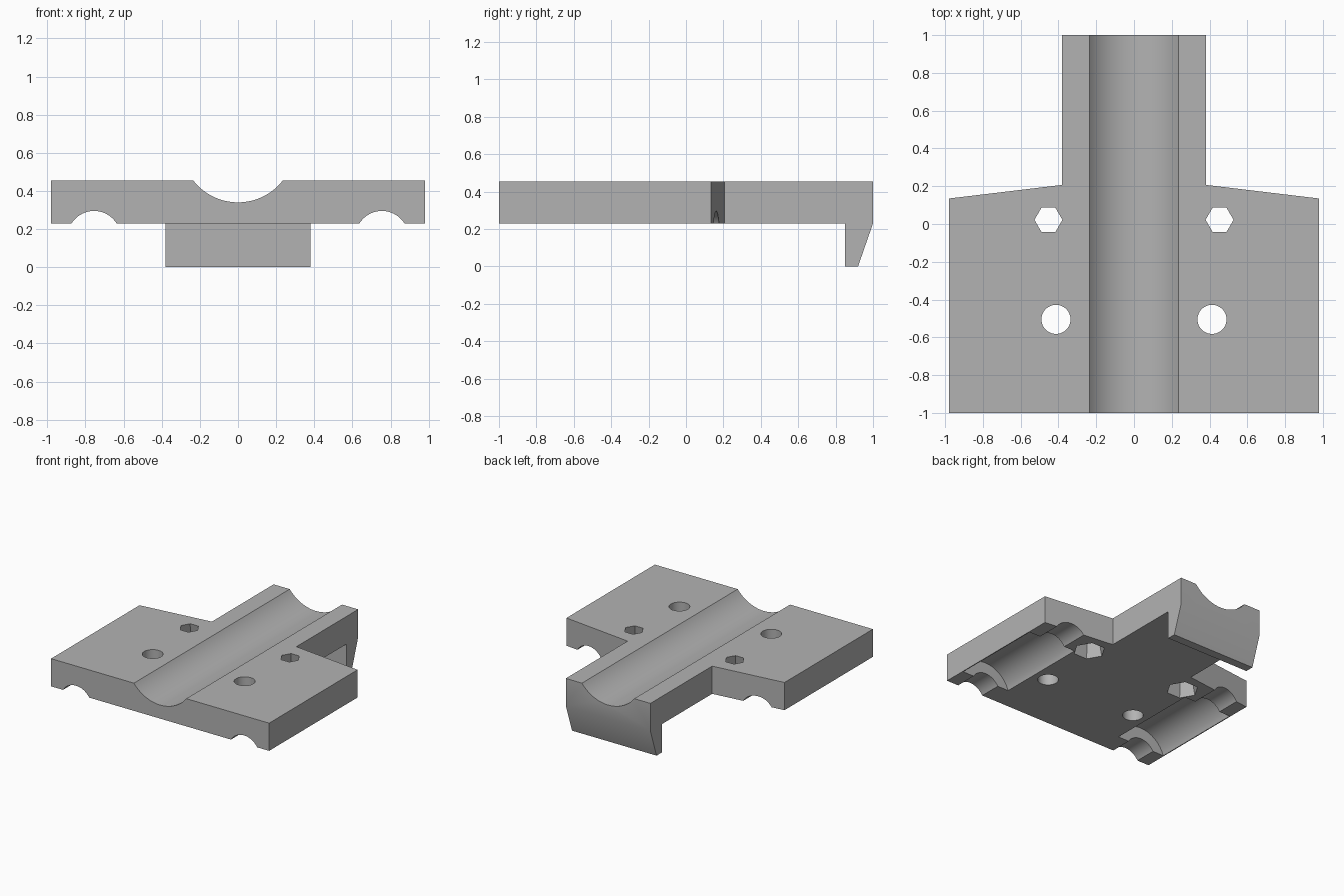
import bpy, bmesh, math
from mathutils import Matrix

if "Cube" in bpy.data.objects:
    bpy.data.objects.remove(bpy.data.objects["Cube"], do_unlink=True)

BOTTOM, TOP = 0.23, 0.455

grey = bpy.data.materials.new("plain grey")
grey.use_nodes = True
grey.diffuse_color = (0.45, 0.45, 0.45, 1)
grey.node_tree.nodes["Principled BSDF"].inputs["Base Color"].default_value = (0.45, 0.45, 0.45, 1)


def add_object(name, bm):
    bmesh.ops.recalc_face_normals(bm, faces=bm.faces[:])
    mesh = bpy.data.meshes.new(name)
    bm.to_mesh(mesh)
    bm.free()
    mesh.materials.append(grey)
    obj = bpy.data.objects.new(name, mesh)
    bpy.context.collection.objects.link(obj)
    return obj


def prism(name, points, shift):
    """Extrude a closed outline of 3D points by a vector."""
    bm = bmesh.new()
    face = bm.faces.new([bm.verts.new(p) for p in points])
    out = bmesh.ops.extrude_face_region(bm, geom=[face], use_keep_orig=True)
    verts = [v for v in out["geom"] if isinstance(v, bmesh.types.BMVert)]
    bmesh.ops.translate(bm, verts=verts, vec=shift)
    return add_object(name, bm)


def rod(name, x, z, radius, y0, y1):
    """Cylinder lying along y."""
    bm = bmesh.new()
    place = Matrix.Translation((x, (y0 + y1) / 2, z)) @ Matrix.Rotation(math.pi / 2, 4, "X")
    bmesh.ops.create_cone(bm, cap_ends=True, segments=96, radius1=radius, radius2=radius,
                          depth=y1 - y0, matrix=place)
    return add_object(name, bm)


def hole(name, x, y, sides, low, high):
    """Upright hole cutter; low and high are its radii at the plate's faces."""
    bm = bmesh.new()
    slope = (high - low) / (TOP - BOTTOM)
    extra = 0.02
    made = bmesh.ops.create_cone(bm, cap_ends=True, segments=sides,
                                 radius1=low - slope * extra, radius2=high + slope * extra,
                                 depth=TOP - BOTTOM + 2 * extra,
                                 matrix=Matrix.Translation((x, y, (TOP + BOTTOM) / 2)))
    # Turn one corner to point sideways
    corner = made["verts"][0].co
    angle = math.atan2(corner.y - y, corner.x - x)
    bmesh.ops.rotate(bm, verts=made["verts"], cent=(x, y, 0),
                     matrix=Matrix.Rotation(-angle, 3, "Z"))
    return add_object(name, bm)


# Plate with tongue
half = [(0.98, -1), (0.98, 0.135), (0.38, 0.207), (0.38, 1)]
outline = half + [(-x, y) for x, y in reversed(half)]
plate = prism("carriage_plate", [(x, y, BOTTOM) for x, y in outline], (0, 0, TOP - BOTTOM))

# Tapered hook under the tongue's end
side = [(0.85, 0), (0.92, 0), (1, BOTTOM), (1, 0.3), (0.85, 0.3)]
hook = prism("end_hook", [(-0.38, y, z) for y, z in side], (0.76, 0, 0))

# Cutters: top channel, rod grooves, bearing pockets, holes
cutters = [rod("top_channel", 0, 0.638, 0.298, -1.1, 1.1)]
for s in (-1, 1):
    cutters += [
        rod("rod_groove", s * 0.755, 0.156, 0.139, -1.1, 0.4),
        rod("bearing_pocket", s * 0.755, 0.156, 0.23, -0.82, -0.05),
        hole("bolt_hole", s * 0.413, -0.505, 48, 0.077, 0.077),
        hole("nut_hole", s * 0.453, 0.022, 6, 0.12, 0.074),
    ]

for tool, operation in [(hook, "UNION")] + [(c, "DIFFERENCE") for c in cutters]:
    mod = plate.modifiers.new(tool.name, "BOOLEAN")
    mod.operation, mod.object, mod.solver = operation, tool, "EXACT"

# Bake the booleans and drop the helpers
graph = bpy.context.evaluated_depsgraph_get()
plate_mesh = bpy.data.meshes.new_from_object(plate.evaluated_get(graph))
plate.modifiers.clear()
plate.data = plate_mesh
for tool in [hook] + cutters:
    bpy.data.objects.remove(tool, do_unlink=True)

# Merge coplanar faces and shade
bm = bmesh.new()
bm.from_mesh(plate_mesh)
bmesh.ops.remove_doubles(bm, verts=bm.verts[:], dist=0.0001)
bmesh.ops.dissolve_limit(bm, angle_limit=math.radians(0.5), verts=bm.verts[:], edges=bm.edges[:])
bm.to_mesh(plate_mesh)
bm.free()
plate_mesh.materials.clear()
plate_mesh.materials.append(grey)
bpy.ops.object.select_all(action="DESELECT")
plate.select_set(True)
bpy.context.view_layer.objects.active = plate
bpy.ops.object.shade_smooth_by_angle(angle=math.radians(30))
